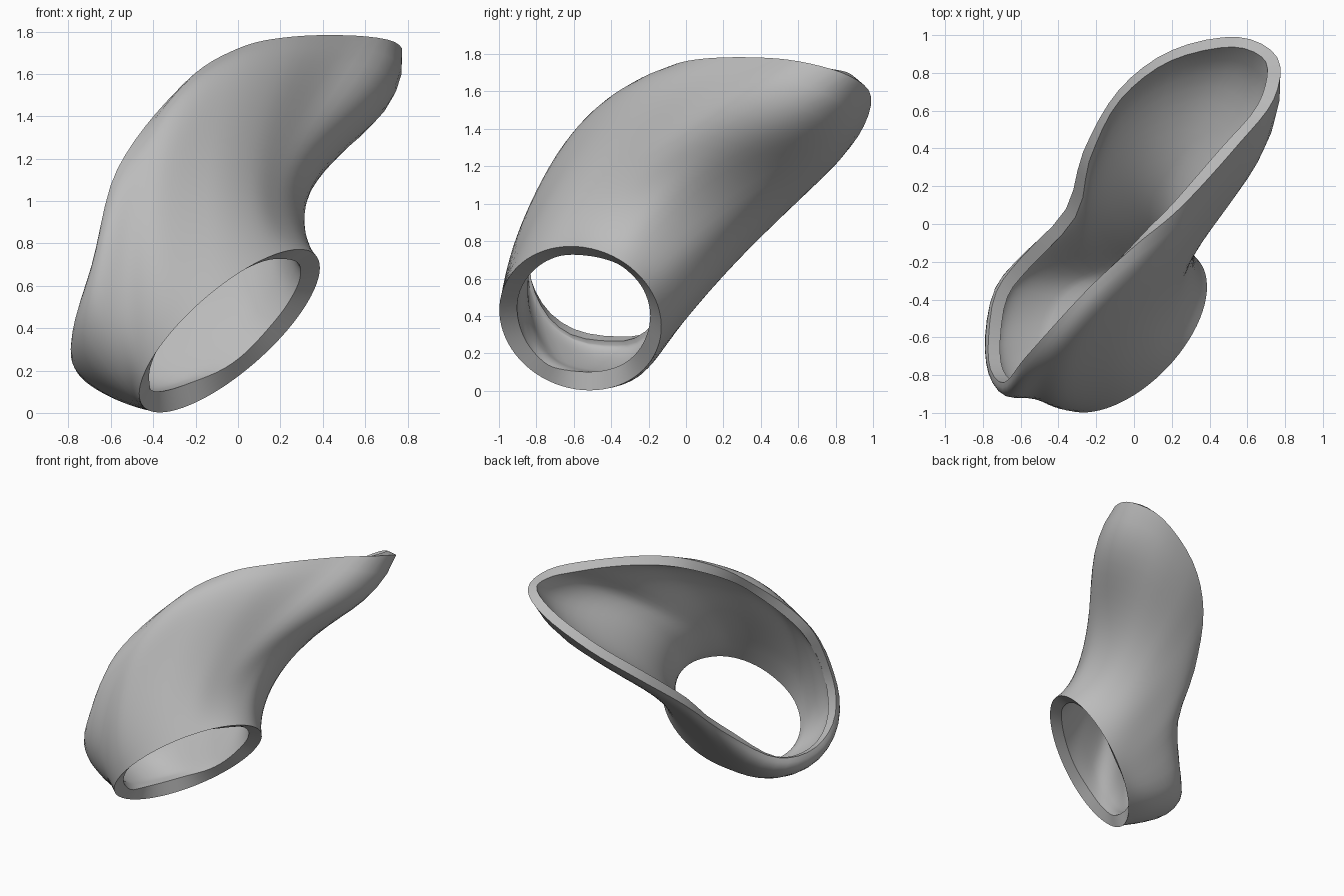
import bpy, bmesh, math
from mathutils import Vector

if "Cube" in bpy.data.objects:
    bpy.data.objects.remove(bpy.data.objects["Cube"])

# Lower cuff: a tilted ellipse
CENTRE = Vector((-0.04, -0.565, 0.387))
AXIS_U = Vector((0.33, -0.05, 0.385))
AXIS_V = Vector((0.27, 0.43, 0.0))

# Stations around the wall: cuff angle, mid-wall point, upper rim point, swell below the rim
STATIONS = [
    (0, (0.20, -0.34, 1.15), (0.56, 0.43, 1.78), 0.05),
    (20, (0.30, -0.14, 1.16), (0.74, 0.66, 1.75), 0.11),
    (40, (0.35, 0.05, 1.13), (0.76, 0.88, 1.68), 0.13),
    (60, (0.27, 0.22, 0.98), (0.55, 0.99, 1.57), 0.10),
    (80, (0.14, 0.24, 0.82), (0.20, 0.92, 1.36), 0.05),
    (100, (0.01, 0.20, 0.68), (-0.08, 0.71, 1.13), 0.02),
    (120, (-0.13, 0.06, 0.48), (-0.27, 0.38, 0.84), 0.02),
    (135, (-0.23, -0.08, 0.29), (-0.36, 0.08, 0.56), 0.02),
    (150, (-0.42, -0.20, 0.14), (-0.59, -0.17, 0.33), 0.03),
    (165, (-0.56, -0.34, 0.09), (-0.73, -0.36, 0.29), 0.04),
    (180, (-0.64, -0.55, 0.11), (-0.77, -0.60, 0.33), 0.04),
    (195, (-0.65, -0.77, 0.21), (-0.76, -0.77, 0.47), 0.03),
    (210, (-0.61, -0.89, 0.37), (-0.69, -0.84, 0.70), 0.03),
    (235, (-0.54, -0.91, 0.63), (-0.57, -0.70, 1.15), 0.03),
    (270, (-0.39, -0.82, 1.00), (-0.25, -0.35, 1.56), 0.05),
    (300, (-0.14, -0.63, 1.20), (0.00, -0.12, 1.72), 0.05),
    (330, (0.06, -0.49, 1.20), (0.25, 0.09, 1.775), 0.05),
]


def station(i, col):
    turns, j = divmod(i, len(STATIONS))
    value = STATIONS[j][col]
    return STATIONS[j][0] + 360 * turns, Vector(value) if col < 3 else value


def loop_value(t, col):
    """Smooth closed curve through one column of the stations."""
    i = max(k for k in range(len(STATIONS)) if STATIONS[k][0] <= t)
    (ta, a), (tb, b), (tc, c), (td, d) = [station(i + k, col) for k in (-1, 0, 1, 2)]
    h = tc - tb
    s = (t - tb) / h
    m0 = (c - a) / (tc - ta) * h
    m1 = (d - b) / (td - tb) * h
    return (b * (2 * s**3 - 3 * s**2 + 1) + m0 * (s**3 - 2 * s**2 + s)
            + c * (3 * s**2 - 2 * s**3) + m1 * (s**3 - s**2))


# Outer wall lofted from the cuff through the mid-wall to the rim
AROUND, UP = 72, 20
bm = bmesh.new()
outer = [[] for _ in range(UP + 1)]
for i in range(AROUND):
    t = 360 * i / AROUND
    a = math.radians(t)
    cuff = CENTRE + AXIS_U * math.cos(a) + AXIS_V * math.sin(a)
    mid, rim = loop_value(t, 1), loop_value(t, 2)
    for j in range(UP + 1):
        v = j / UP
        p = cuff * (1 - v) * (1 - 2 * v) + mid * 4 * v * (1 - v) + rim * v * (2 * v - 1)
        outer[j].append(bm.verts.new(p))


def bridge(low, high):
    for i in range(AROUND):
        k = (i + 1) % AROUND
        bm.faces.new((low[i], low[k], high[k], high[i]))


for j in range(UP):
    bridge(outer[j], outer[j + 1])

# Swell that rounds the wall over towards the rim
bm.normal_update()
for j, row in enumerate(outer):
    v = j / UP
    swell = v**5 * (1 - v) / 0.067
    for i, vert in enumerate(row):
        vert.co += vert.normal * loop_value(360 * i / AROUND, 3) * swell

# Inner wall, with its cuff edge set back up the sleeve
bm.normal_update()
inward = AXIS_U.cross(AXIS_V).normalized()
inner = []
for j, row in enumerate(outer):
    back = inward * 0.025 * max(0, 1 - j / 4)
    thickness = 0.085 - 0.015 * j / UP
    inner.append([bm.verts.new(w.co - w.normal * thickness + back) for w in row])
for j in range(UP):
    bridge(inner[j + 1], inner[j])
bridge(inner[0], outer[0])
bridge(outer[UP], inner[UP])

mesh = bpy.data.meshes.new("curved_sleeve")
bm.to_mesh(mesh)
bm.free()
sleeve = bpy.data.objects.new("curved_sleeve", mesh)
bpy.context.collection.objects.link(sleeve)
bpy.context.view_layer.objects.active = sleeve
sleeve.select_set(True)
bpy.ops.object.shade_smooth_by_angle(angle=math.radians(40))

grey = bpy.data.materials.new("plain grey")
grey.diffuse_color = (0.5, 0.5, 0.5, 1)
grey.use_nodes = True
grey.node_tree.nodes["Principled BSDF"].inputs["Base Color"].default_value = grey.diffuse_color
mesh.materials.append(grey)
